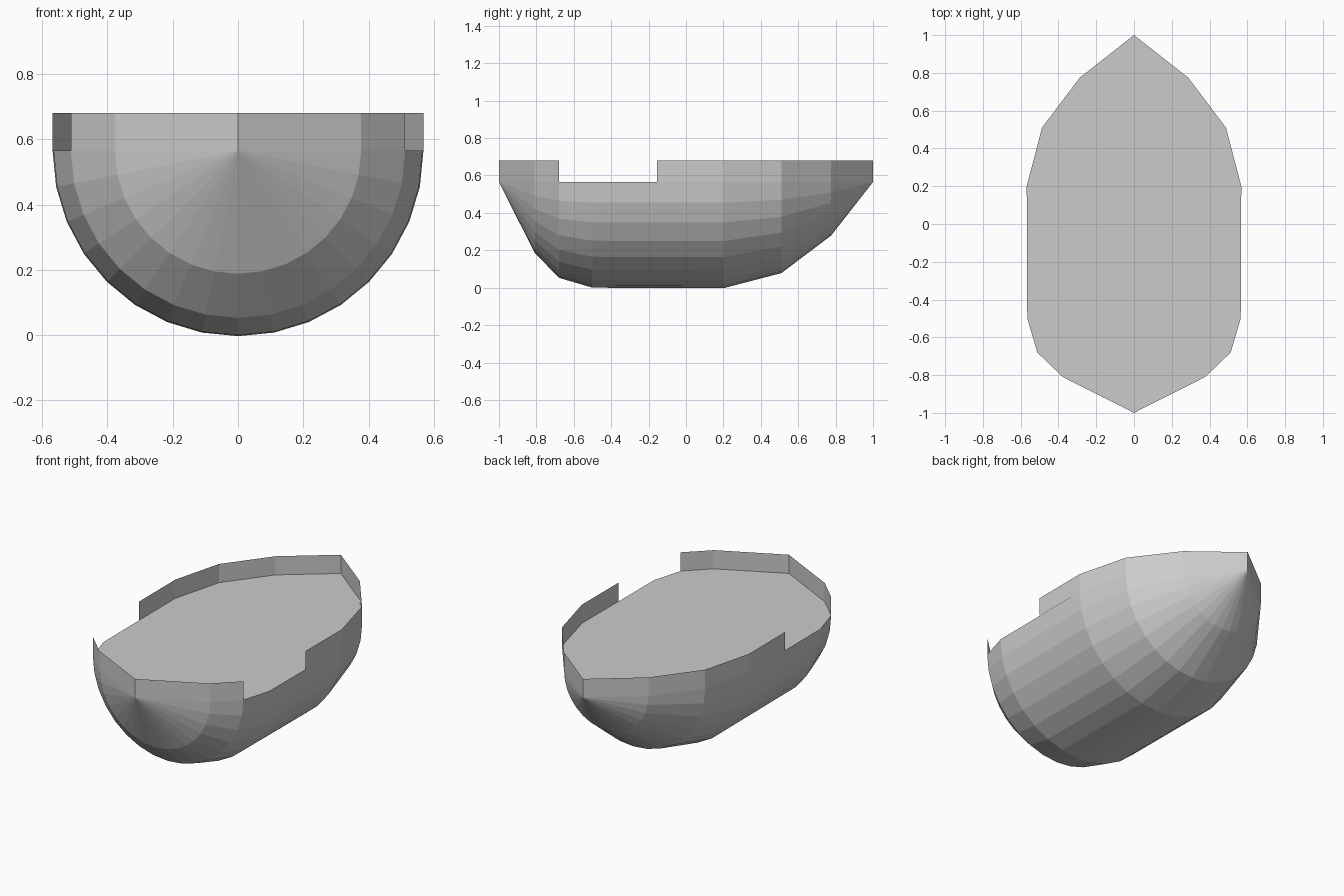
import bpy, bmesh, math
from mathutils import Vector

if "Cube" in bpy.data.objects:
    bpy.data.objects.remove(bpy.data.objects["Cube"])

DECK_Z, RAIL_TOP = 0.565, 0.68

# Deck outline: (half width, y) from front tip to rear tip
OUTLINE = [(0, -1), (0.377, -0.81), (0.512, -0.68), (0.565, -0.5),
           (0.568, 0.2), (0.487, 0.51), (0.287, 0.775), (0, 1)]


def finish(bm, name):
    bmesh.ops.remove_doubles(bm, verts=bm.verts, dist=1e-4)
    bmesh.ops.recalc_face_normals(bm, faces=bm.faces)
    mesh = bpy.data.meshes.new(name)
    bm.to_mesh(mesh)
    bm.free()
    obj = bpy.data.objects.new(name, mesh)
    bpy.context.collection.objects.link(obj)
    return obj


# Hull: outline spun half a turn below the deck, closed by a flat deck
bm = bmesh.new()
verts = [bm.verts.new((x, y, DECK_Z)) for x, y in OUTLINE]
edges = [bm.edges.new(pair) for pair in zip(verts, verts[1:])]
bmesh.ops.spin(bm, geom=verts + edges, cent=(0, 0, DECK_Z), axis=(0, 1, 0),
               angle=math.pi, steps=16, use_duplicate=False)
bmesh.ops.remove_doubles(bm, verts=bm.verts, dist=1e-4)
bmesh.ops.dissolve_degenerate(bm, edges=bm.edges, dist=1e-4)
rim = [e for e in bm.edges if e.is_boundary]
bmesh.ops.contextual_create(bm, geom=rim)
finish(bm, "hull")


# Rails: thin upright sheets following the outline, mirrored about x
def rail(name, points):
    bm = bmesh.new()
    right = [Vector((x, y, DECK_Z)) for x, y in points]
    left = [Vector((-p.x, p.y, p.z)) for p in reversed(right)]
    path = left + right if points[0][0] == 0 else right + left
    lower = [bm.verts.new(p) for p in path if p not in ()]
    edges = [bm.edges.new(pair) for pair in zip(lower, lower[1:])
             if (pair[0].co - pair[1].co).length > 1e-4]
    ext = bmesh.ops.extrude_edge_only(bm, edges=edges)["geom"]
    for v in ext:
        if isinstance(v, bmesh.types.BMVert):
            v.co.z = RAIL_TOP
    loose = [v for v in bm.verts if not v.link_faces]
    bmesh.ops.delete(bm, geom=loose, context='VERTS')
    return finish(bm, name)


rail("front_rail", OUTLINE[:3])
rail("rear_rail", [(0.567, -0.155)] + OUTLINE[4:])
